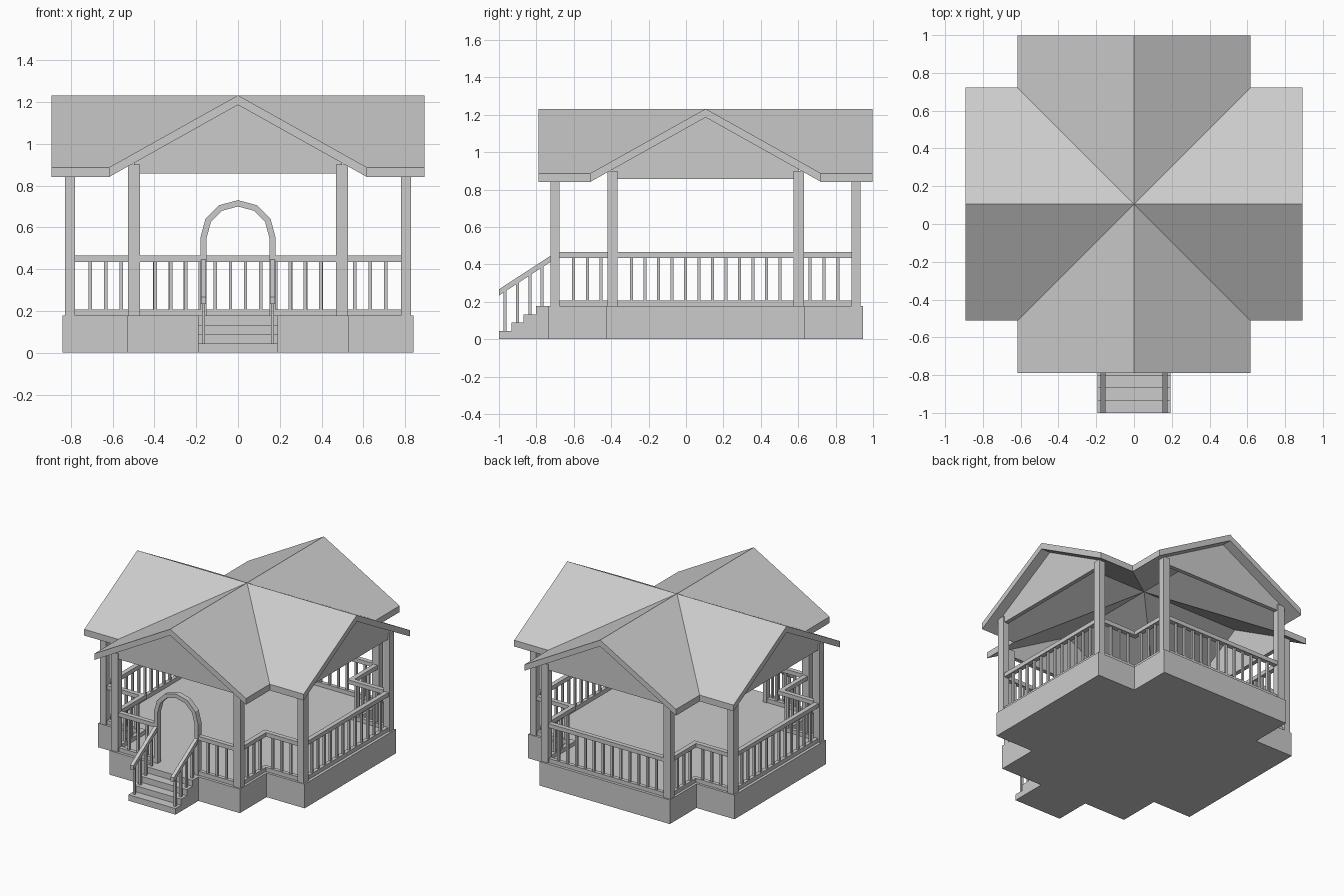
import bpy, bmesh, math
from mathutils import Matrix, Vector

cube = bpy.data.objects.get("Cube")
if cube:
    bpy.data.objects.remove(cube, do_unlink=True)

grey = bpy.data.materials.new("plain grey")
grey.use_nodes = True
grey.diffuse_color = (0.6, 0.6, 0.6, 1)
grey.node_tree.nodes["Principled BSDF"].inputs["Base Color"].default_value = (0.6, 0.6, 0.6, 1)

CENTRE = Vector((0, 0.105, 0))      # middle of the cross-shaped plan
ARM, REACH = 0.53, 0.84             # half width and length of each arm
POST_X, POST_Y = 0.498, 0.805       # post line
FLOOR = 0.177
ROOF_W, ROOF_R = 0.617, 0.893       # roof half width and reach
RIDGE, EAVE, THICK = 1.232, 0.887, 0.046


def finish(name, bm, turn=0):
    """Turn the part about the centre and add it to the scene."""
    bmesh.ops.recalc_face_normals(bm, faces=bm.faces)
    mesh = bpy.data.meshes.new(name)
    bm.to_mesh(mesh)
    bm.free()
    mesh.transform(Matrix.Translation(CENTRE) @ Matrix.Rotation(turn * math.pi / 2, 4, 'Z'))
    mesh.materials.append(grey)
    obj = bpy.data.objects.new(name, mesh)
    bpy.context.collection.objects.link(obj)
    return obj


def box(bm, x0, x1, y0, y1, z0, z1):
    m = Matrix.Translation(((x0 + x1) / 2, (y0 + y1) / 2, (z0 + z1) / 2))
    m = m @ Matrix.Diagonal((abs(x1 - x0), abs(y1 - y0), abs(z1 - z0), 1))
    bmesh.ops.create_cube(bm, size=1, matrix=m)


def prism(bm, points, shift):
    """Close a flat outline and push it along a vector."""
    face = bm.faces.new([bm.verts.new(p) for p in points])
    out = bmesh.ops.extrude_face_region(bm, geom=[face])
    verts = [g for g in out["geom"] if isinstance(g, bmesh.types.BMVert)]
    bmesh.ops.translate(bm, verts=verts, vec=shift)


def railing(bm, start, end):
    """Level railing between two plan points on one axis."""
    a, b = Vector(start), Vector(end)
    along = (b - a).normalized()
    side = Vector((-along.y, along.x))

    def bar(p, q, half, z0, z1):
        c, d = p - side * half, q + side * half
        box(bm, c.x, d.x, c.y, d.y, z0, z1)
    bar(a, b, 0.017, 0.435, 0.465)
    bar(a, b, 0.014, FLOOR, 0.207)
    count = max(2, round((b - a).length / 0.073))
    for i in range(1, count):
        p = a.lerp(b, i / count)
        bar(p - along * 0.008, p + along * 0.008, 0.008, 0.2, 0.44)


# Cross-shaped base
bm = bmesh.new()
outline = []
for k in range(4):
    rot = Matrix.Rotation(k * math.pi / 2, 3, 'Z')
    for x, y in ((-ARM, -REACH), (ARM, -REACH), (ARM, -ARM)):
        outline.append(rot @ Vector((x, y, 0)))
prism(bm, outline, (0, 0, FLOOR))
finish("base", bm)

# Posts, railings and gable wall of each arm
for k, label in enumerate(("front", "left", "back", "right")):
    bm = bmesh.new()
    for s in (-1, 1):
        box(bm, s * POST_X - 0.028, s * POST_X + 0.028,
            -POST_Y - 0.024, -POST_Y + 0.024, FLOOR - 0.01, 0.9)
    finish(label + "_posts", bm, k)

    bm = bmesh.new()
    inner = POST_X - 0.028
    if label == "front":
        railing(bm, (-inner, -POST_Y), (-0.175, -POST_Y))
        railing(bm, (0.175, -POST_Y), (inner, -POST_Y))
    else:
        railing(bm, (-inner, -POST_Y), (inner, -POST_Y))
    for s in (-1, 1):
        railing(bm, (s * POST_X, -POST_Y + 0.024), (s * POST_X, -POST_X + 0.014))
    finish(label + "_railings", bm, k)

    bm = bmesh.new()
    y = -POST_Y - 0.015
    prism(bm, [(-POST_X, y, 0.857), (POST_X, y, 0.857), (POST_X, y, 0.91),
               (0, y, 1.19), (-POST_X, y, 0.91)], (0, 0.03, 0))
    finish(label + "_gable", bm, k)

# Crossed gable roof with thickness
bm = bmesh.new()
for k in range(4):
    rot = Matrix.Rotation(k * math.pi / 2, 3, 'Z')
    for s in (-1, 1):
        pts = [(0, 0, RIDGE), (0, -ROOF_R, RIDGE),
               (s * ROOF_W, -ROOF_R, EAVE), (s * ROOF_W, -ROOF_W, EAVE)]
        bm.faces.new([bm.verts.new(rot @ Vector(p)) for p in pts])
bmesh.ops.remove_doubles(bm, verts=bm.verts, dist=0.001)
bmesh.ops.recalc_face_normals(bm, faces=bm.faces)
out = bmesh.ops.extrude_face_region(bm, geom=bm.faces[:], use_keep_orig=True)
bmesh.ops.translate(bm, vec=(0, 0, -THICK),
                    verts=[g for g in out["geom"] if isinstance(g, bmesh.types.BMVert)])
finish("roof", bm)

# Entrance arch
bm = bmesh.new()
y, spring = -POST_Y - 0.02, 0.55


def arc(r):
    return [(r * math.cos(i * math.pi / 6), y, spring + r * math.sin(i * math.pi / 6))
            for i in range(7)]


prism(bm, [(0.18, y, FLOOR)] + arc(0.18) + [(-0.18, y, FLOOR), (-0.15, y, FLOOR)]
      + arc(0.15)[::-1] + [(0.15, y, FLOOR)], (0, 0.04, 0))
finish("entrance_arch", bm)

# Steps, as one stepped side profile
bm = bmesh.new()
x, front, tread = -0.192, -1.105, 0.066
profile = [(x, -REACH + 0.002, 0), (x, front, 0)]
for i in range(4):
    z = FLOOR * (i + 1) / 4
    profile += [(x, front + tread * i, z), (x, front + tread * (i + 1), z)]
profile[-1] = (x, -REACH + 0.002, FLOOR)
prism(bm, profile, (-2 * x, 0, 0))
finish("steps", bm)

# Sloping handrails beside the steps
for s, label in ((1, "left"), (-1, "right")):
    bm = bmesh.new()
    x0, back = s * 0.165 - 0.013, -REACH + 0.012
    low, high = 0.267, 0.447
    prism(bm, [(x0, front, low), (x0, back, high),
               (x0, back, high - 0.033), (x0, front, low - 0.033)], (0.026, 0, 0))
    for i in range(4):
        y = front + tread * (i + 0.5)
        top = low + (high - low) * (y - front) / (back - front) - 0.015
        box(bm, s * 0.165 - 0.008, s * 0.165 + 0.008, y - 0.008, y + 0.008,
            FLOOR * (i + 1) / 4 - 0.005, top)
    finish(label + "_step_handrail", bm)
